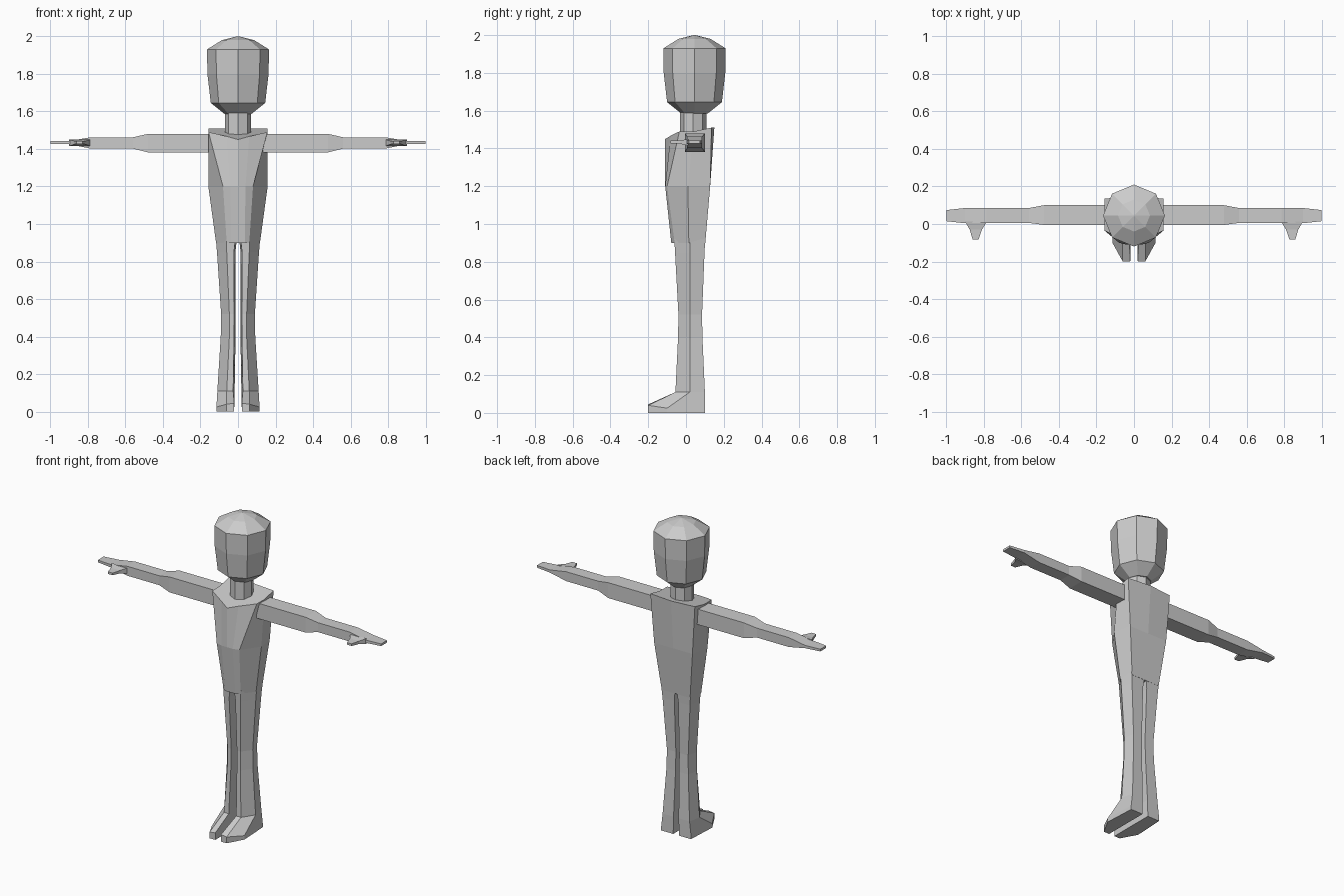
import bpy, bmesh, math

if "Cube" in bpy.data.objects:
    bpy.data.objects.remove(bpy.data.objects["Cube"])

grey = bpy.data.materials.new("plain grey")
grey.diffuse_color = (0.6, 0.6, 0.6, 1)
grey.use_nodes = True
grey.node_tree.nodes["Principled BSDF"].inputs["Base Color"].default_value = grey.diffuse_color


def loft(name, rings, mirror=False):
    """Skin a stack of equal-length rings, cap the ends, optionally mirror in x."""
    bm = bmesh.new()
    rows = [[bm.verts.new(p) for p in r] for r in rings]
    n = len(rows[0])
    for a, b in zip(rows, rows[1:]):
        for i in range(n):
            j = (i + 1) % n
            bm.faces.new((a[i], a[j], b[j], b[i]))
    bm.faces.new(rows[0])
    bm.faces.new(rows[-1])
    if mirror:
        copy = bmesh.ops.duplicate(bm, geom=bm.verts[:] + bm.edges[:] + bm.faces[:])["geom"]
        for v in copy:
            if isinstance(v, bmesh.types.BMVert):
                v.co.x *= -1
    bmesh.ops.recalc_face_normals(bm, faces=bm.faces)
    mesh = bpy.data.meshes.new(name)
    bm.to_mesh(mesh)
    bm.free()
    mesh.materials.append(grey)
    ob = bpy.data.objects.new(name, mesh)
    bpy.context.collection.objects.link(ob)
    return ob


def octagon(r, z, y=0.045):
    return [(r * math.sin(k * math.pi / 4), y + r * math.cos(k * math.pi / 4), z)
            for k in range(8)]


def box_ring(x, y0, y1, z0, z1):
    return [(x, y0, z0), (x, y1, z0), (x, y1, z1), (x, y0, z1)]


def whole(half):
    """Close a half section that starts and ends on the centre line."""
    return half + [(-x, y, z) for x, y, z in half[-2:0:-1]]


# Head and neck
loft("head", [octagon(r, z) for r, z in
              [(0.07, 1.585), (0.145, 1.645), (0.163, 1.8), (0.165, 1.93),
               (0.085, 1.98), (0.005, 2.0)]])
loft("neck", [octagon(0.07, z, 0.038) for z in (1.46, 1.6)])

# Torso, with a sloping collar at the top
loft("torso", [whole(h) for h in [
    [(0, -0.078, 0.9), (0.036, -0.078, 0.9), (0.06, -0.06, 0.9),
     (0.117, 0.015, 0.9), (0.1, 0.102, 0.9), (0, 0.102, 0.9)],
    [(0, -0.11, 1.2), (0.04, -0.11, 1.2), (0.08, -0.1, 1.2),
     (0.158, 0.01, 1.2), (0.135, 0.128, 1.2), (0, 0.128, 1.2)],
    [(0, -0.11, 1.45), (0.06, -0.082, 1.467), (0.157, -0.035, 1.49),
     (0.158, 0.04, 1.49), (0.157, 0.135, 1.51), (0, 0.15, 1.51)],
]])

# Legs: inner front, mid front, outer, outer back, inner back corners
leg = []
for z, inner, mid, outer, front, back in [
        (0.92, 0.006, 0.062, 0.118, -0.062, 0.102),
        (0.85, 0.014, 0.06, 0.112, -0.058, 0.098),
        (0.52, 0.012, 0.046, 0.09, -0.04, 0.085),
        (0.4, 0.013, 0.046, 0.092, -0.042, 0.087),
        (0.11, 0.018, 0.06, 0.11, -0.056, 0.1)]:
    leg.append([(inner + 0.008, front, z), (mid, front, z), (outer, 0.02, z),
                (outer - 0.015, back, z), (inner, back, z)])
loft("legs", leg, mirror=True)

# Feet, wedge shaped toward the toes
sole = [(0.02, -0.2), (0.06, -0.2), (0.115, -0.1), (0.105, 0.1), (0.02, 0.1)]
loft("feet", [leg[-1],
              [(x, y, z) for (x, y), z in zip(sole, (0.045, 0.04, 0.025, 0.025, 0.025))],
              [(x, y, 0) for x, y in sole]], mirror=True)

# Arms running out to flat mitten hands
loft("arms", [box_ring(*r) for r in [
    (0.13, -0.005, 0.1, 1.382, 1.48), (0.48, -0.005, 0.1, 1.382, 1.48),
    (0.56, 0.006, 0.085, 1.402, 1.462), (0.785, 0.006, 0.085, 1.402, 1.462),
    (0.9, 0.004, 0.085, 1.425, 1.443), (1.0, 0.015, 0.074, 1.427, 1.441)]], mirror=True)

# Thumbs
loft("thumbs", [[(x0, y, z0), (x1, y, z0), (x1, y, z1), (x0, y, z1)]
                for x0, x1, y, z0, z1 in [
    (0.785, 0.9, 0.012, 1.415, 1.45), (0.81, 0.875, -0.03, 1.424, 1.443),
    (0.828, 0.86, -0.082, 1.427, 1.441)]], mirror=True)
